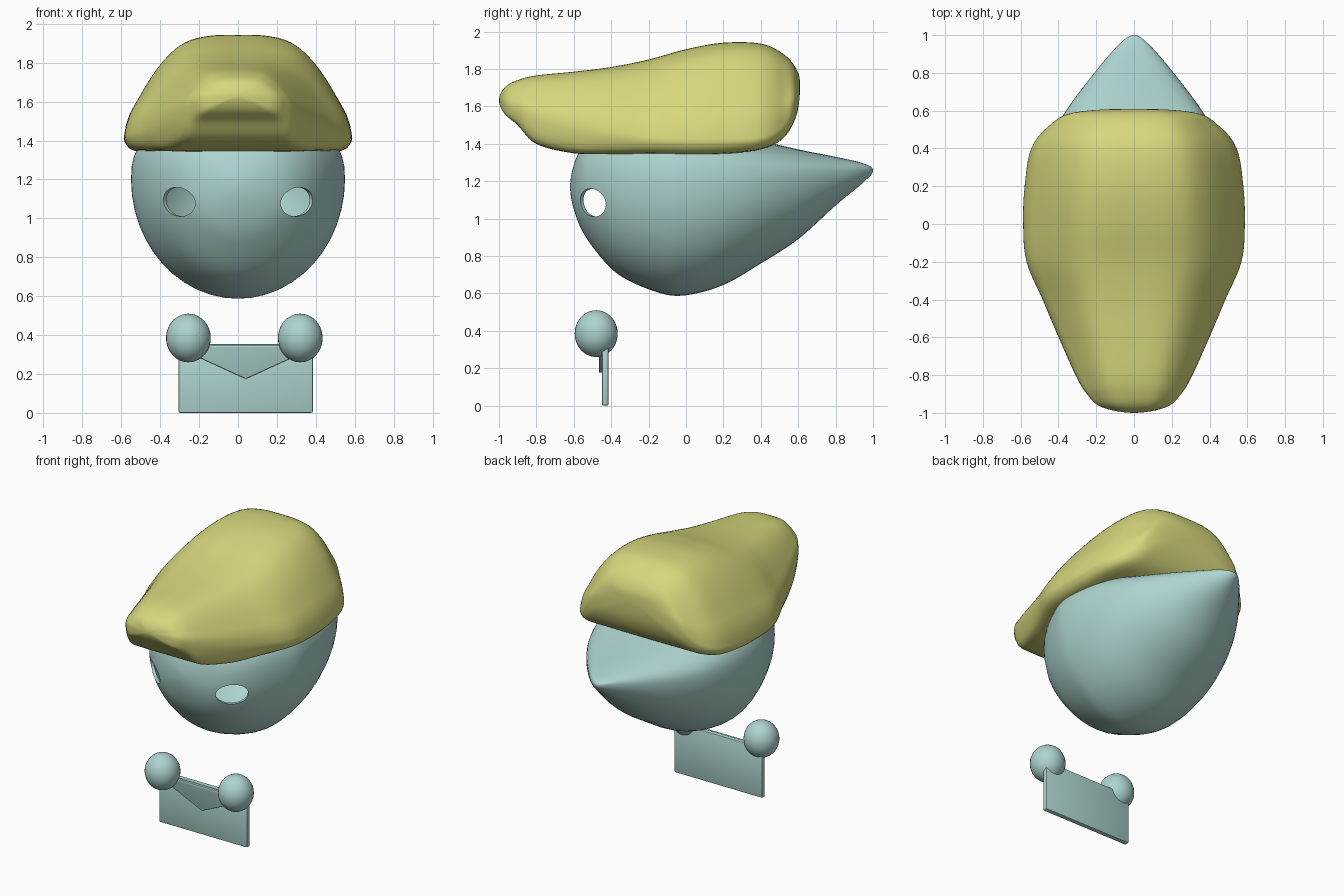
import bpy, bmesh, math
from mathutils import Vector, Matrix

default = bpy.data.objects.get("Cube")
if default:
    bpy.data.objects.remove(default, do_unlink=True)


def material(name, rgb):
    m = bpy.data.materials.new(name)
    m.use_nodes = True
    m.diffuse_color = (*rgb, 1)
    m.node_tree.nodes["Principled BSDF"].inputs["Base Color"].default_value = (*rgb, 1)
    return m


TEAL = material("pale_teal", (0.42, 0.66, 0.63))
YELLOW = material("soft_yellow", (0.68, 0.69, 0.205))


def finish(bm, name, mat=None, angle=40):
    """Turn a bmesh into a smooth shaded object."""
    mesh = bpy.data.meshes.new(name)
    bm.to_mesh(mesh)
    bm.free()
    obj = bpy.data.objects.new(name, mesh)
    bpy.context.collection.objects.link(obj)
    if mat:
        mesh.materials.append(mat)
    smooth(obj, angle)
    return obj


def activate(obj):
    bpy.ops.object.select_all(action='DESELECT')
    obj.select_set(True)
    bpy.context.view_layer.objects.active = obj


def smooth(obj, angle):
    activate(obj)
    bpy.ops.object.shade_smooth_by_angle(angle=math.radians(angle))


def spline(points, before, after, steps):
    """Catmull-Rom curve through points of any dimension."""
    pts = [Vector(p) for p in (before, *points, after)]
    out = []
    for a, b, c, d in zip(pts, pts[1:], pts[2:], pts[3:]):
        for i in range(steps):
            t = i / steps
            out.append(b + (c - a) * t / 2 + (a * 2 - b * 5 + c * 4 - d) * t**2 / 2
                       + (b * 3 - a - c * 3 + d) * t**3 / 2)
    return out + [pts[-2]]


def loft(stations, half_section, steps=6):
    """Skin (y, half width, middle z, top z, bottom z) stations with a section."""
    st = [(y, w, c, top - c, c - low) for y, w, c, top, low in stations]

    def opposite(s):
        return (s[0], -s[1], s[2], -s[3], -s[4])

    section = half_section + [(-u, v) for u, v in half_section[-2:0:-1]]
    bm = bmesh.new()
    rings = []
    for y, w, c, up, down in spline(st, opposite(st[1]), opposite(st[-2]), steps):
        rings.append([bm.verts.new((u * w, y, c + v * (up if v > 0 else down)))
                      for u, v in section])
    n = len(section)
    for a, b in zip(rings, rings[1:]):
        for i in range(n):
            j = (i + 1) % n
            bm.faces.new((a[i], a[j], b[j], b[i]))
    bmesh.ops.remove_doubles(bm, verts=bm.verts, dist=0.0002)
    bmesh.ops.recalc_face_normals(bm, faces=bm.faces)
    return bm


# Head: hollow egg drawn out to a point at the back
head_stations = [
    (-.62, 0, 1.17, 1.17, 1.17), (-.58, .2, 1.17, 1.34, .99),
    (-.5, .33, 1.18, 1.43, .85), (-.36, .44, 1.19, 1.5, .70),
    (-.15, .53, 1.2, 1.55, .605), (0, .55, 1.2, 1.55, .59),
    (.2, .53, 1.2, 1.5, .645), (.4, .47, 1.21, 1.42, .76),
    (.6, .36, 1.22, 1.37, .89), (.8, .21, 1.24, 1.33, 1.07),
    (.95, .08, 1.26, 1.295, 1.195), (1, 0, 1.26, 1.26, 1.26)]
head_section = []
for i in range(25):
    t = math.pi * i / 24
    s, c = abs(math.sin(t)), math.cos(t)
    p = 2 / 2.5 if c > 0 else 1
    head_section.append((s**p if 0 < i < 24 else 0, math.copysign(abs(c)**p, c)))
bm = loft(head_stations, head_section)
inner = bmesh.ops.duplicate(bm, geom=bm.verts[:] + bm.edges[:] + bm.faces[:])["geom"]
middle = Vector((0, 0, 1.15))
for v in inner:
    if isinstance(v, bmesh.types.BMVert):
        v.co = middle + (v.co - middle) * 0.965
bmesh.ops.reverse_faces(bm, faces=[f for f in inner if isinstance(f, bmesh.types.BMFace)])
head = finish(bm, "head", TEAL)

# Eye holes cut through the shell
for side in (-1, 1):
    bm = bmesh.new()
    place = (Matrix.Translation((side * .305, -.5, 1.085))
             @ Matrix.Rotation(side * math.radians(45), 4, 'Z')
             @ Matrix.Diagonal((.105, 1, .075, 1))
             @ Matrix.Rotation(math.pi / 2, 4, 'X'))
    bmesh.ops.create_cone(bm, cap_ends=True, segments=32, radius1=1, radius2=1,
                          depth=.3, matrix=place)
    cutter = finish(bm, "eye_cutter", TEAL)
    cutter.hide_render = True
    cut = head.modifiers.new("eye_hole", 'BOOLEAN')
    cut.operation, cut.solver, cut.object = 'DIFFERENCE', 'EXACT', cutter
    activate(head)
    bpy.ops.object.modifier_apply(modifier=cut.name)
    bpy.data.objects.remove(cutter, do_unlink=True)
smooth(head, 40)

# Cap: flat topped, sloping forward into a narrow peak
cap_stations = [
    (-1, 0, 1.63, 1.63, 1.63), (-.97, .17, 1.62, 1.70, 1.56),
    (-.9, .25, 1.6, 1.74, 1.5), (-.8, .31, 1.56, 1.765, 1.40),
    (-.6, .40, 1.51, 1.785, 1.35), (-.4, .485, 1.47, 1.81, 1.345),
    (-.2, .57, 1.44, 1.85, 1.345), (0, .588, 1.43, 1.905, 1.34),
    (.2, .58, 1.43, 1.94, 1.345), (.4, .545, 1.44, 1.935, 1.37),
    (.52, .45, 1.5, 1.88, 1.43), (.59, .32, 1.63, 1.8, 1.55),
    (.61, 0, 1.7, 1.7, 1.7)]
profile = [(0, 1), (.22, .995), (.42, .95), (.57, .85), (.72, .66), (.86, .4),
           (.98, .1), (.99, -.4), (.9, -.93), (.6, -1), (0, -1)]
curve = spline(profile, (-.22, .995), (-.6, -1), 3)
cap = finish(loft(cap_stations, [tuple(p) for p in curve]), "cap", YELLOW, 60)


def plate(name, outline, front, back, bevel):
    """Extrude an x-z outline from front to back with softened edges."""
    bm = bmesh.new()
    face = bm.faces.new([bm.verts.new((x, front, z)) for x, z in outline])
    solid = bmesh.ops.extrude_face_region(bm, geom=[face])["geom"]
    bmesh.ops.translate(bm, vec=(0, back - front, 0),
                        verts=[v for v in solid if isinstance(v, bmesh.types.BMVert)])
    bmesh.ops.recalc_face_normals(bm, faces=bm.faces)
    bmesh.ops.bevel(bm, geom=bm.edges[:], offset=bevel, segments=2, profile=.5,
                    affect='EDGES')
    return finish(bm, name, TEAL, 35)


# Envelope with its folded flap
plate("envelope", [(-.305, 0), (.385, 0), (.385, .355), (-.305, .355)], -.45, -.415, .008)
plate("envelope_flap", [(-.3, .35), (-.3, .33), (.04, .175), (.38, .33), (.38, .35)],
      -.465, -.445, .004)

# Round hands holding the upper corners
for name, x in (("right_hand", -.255), ("left_hand", .32)):
    bm = bmesh.new()
    bmesh.ops.create_uvsphere(bm, u_segments=32, v_segments=20, radius=1,
                              matrix=Matrix.Translation((x, -.48, .385))
                              @ Matrix.Diagonal((.115, .115, .125, 1)))
    finish(bm, name, TEAL)
